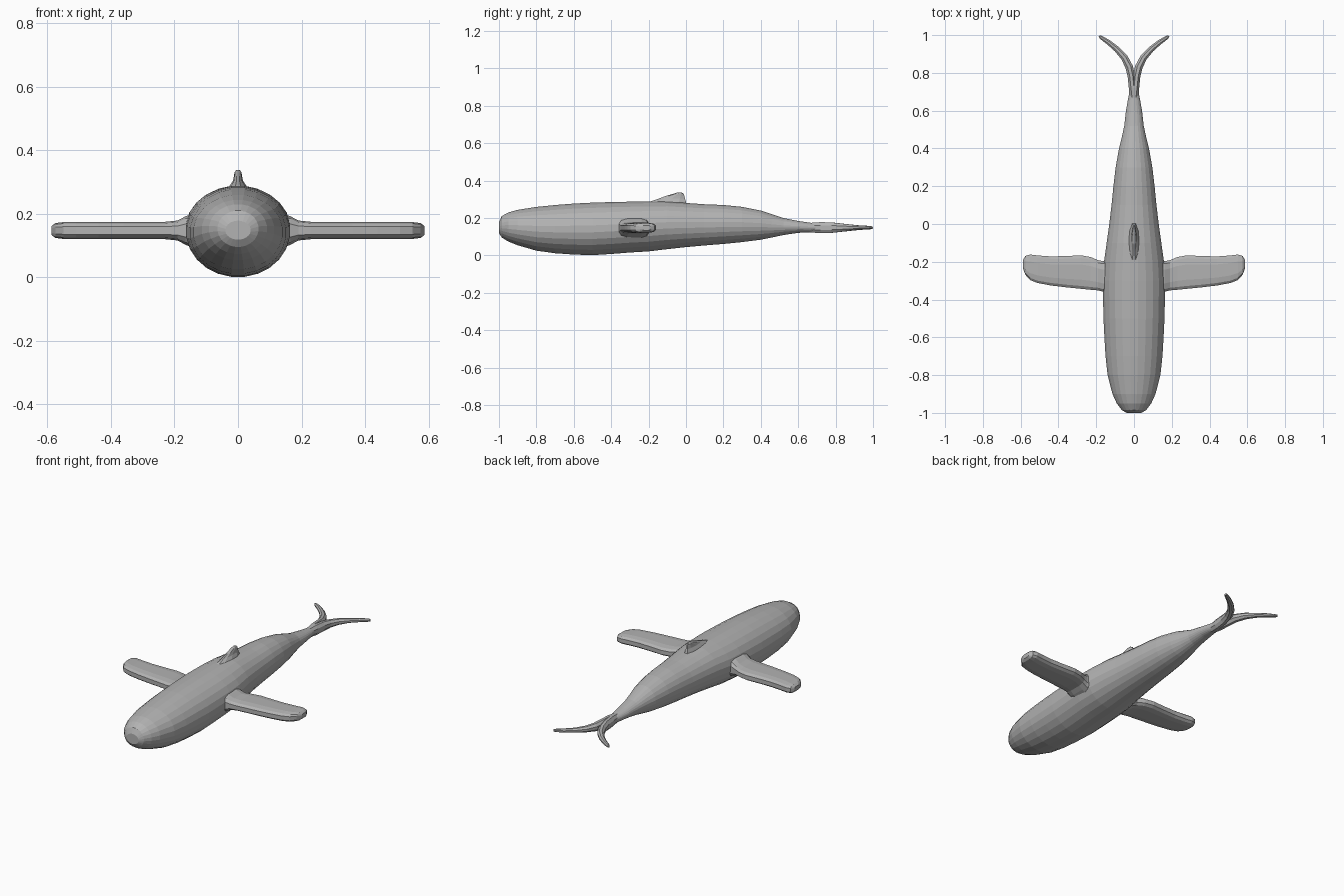
import bpy, bmesh, math
from mathutils import Vector

grey = bpy.data.materials.new("whale_grey")
grey.diffuse_color = (0.45, 0.45, 0.45, 1)


def spow(v, p):
    return math.copysign(abs(v) ** p, v)


def loft(name, rings, sides, power=1.0):
    """Skin rounded rings, each given as (centre, half axis, half axis)."""
    bm = bmesh.new()
    loops = []
    for c, u, v in rings:
        loop = []
        for i in range(sides):
            a = 2 * math.pi * (i + 0.5) / sides
            p = Vector(c) + Vector(u) * spow(math.cos(a), power) + Vector(v) * spow(math.sin(a), power)
            loop.append(bm.verts.new(p))
        loops.append(loop)
    for a, b in zip(loops, loops[1:]):
        for i in range(sides):
            j = (i + 1) % sides
            bm.faces.new((a[i], a[j], b[j], b[i]))
    bm.faces.new(loops[0])
    bm.faces.new(loops[-1])
    bmesh.ops.recalc_face_normals(bm, faces=bm.faces)
    mesh = bpy.data.meshes.new(name)
    bm.to_mesh(mesh)
    bm.free()
    mesh.materials.append(grey)
    ob = bpy.data.objects.new(name, mesh)
    bpy.context.collection.objects.link(ob)
    return ob


# Body: y, half width, bottom z, top z
body = [(-1.0, .04, .118, .178), (-.985, .065, .095, .21), (-.95, .092, .073, .23),
        (-.9, .115, .053, .244), (-.8, .141, .024, .26), (-.7, .152, .01, .27),
        (-.6, .158, .003, .278), (-.5, .163, 0, .283), (-.4, .165, .006, .286),
        (-.3, .166, .014, .288), (-.2, .16, .02, .289), (-.1, .146, .032, .289),
        (0, .132, .043, .281), (.1, .12, .052, .274), (.2, .11, .06, .27),
        (.3, .098, .07, .26), (.4, .08, .083, .24), (.46, .065, .095, .22),
        (.52, .052, .108, .2), (.6, .043, .12, .184), (.66, .032, .123, .175),
        (.72, .02, .13, .168)]
loft("body", [((0, y, (a + b) / 2), (w, 0, 0), (0, 0, (b - a) / 2)) for y, w, a, b in body], 24)

# Dorsal fin: z, front y, back y, half width
dorsal = [(.27, -.23, .01, .035), (.288, -.195, .004, .026), (.303, -.15, -.002, .016),
          (.318, -.11, -.006, .013), (.33, -.065, -.012, .011), (.337, -.045, -.025, .006)]
loft("dorsal_fin", [((0, (f + b) / 2, z), (0, (b - f) / 2, 0), (w, 0, 0)) for z, f, b, w in dorsal], 10)

# Flipper: x, front y, back y, half thickness
flipper = [(.13, -.37, -.19, .06), (.165, -.36, -.195, .046), (.19, -.353, -.19, .032),
           (.23, -.35, -.173, .028), (.28, -.345, -.164, .028), (.36, -.337, -.168, .028),
           (.44, -.327, -.17, .028), (.51, -.314, -.165, .028), (.55, -.298, -.16, .027),
           (.575, -.27, -.168, .024), (.588, -.235, -.19, .014)]

# Tail fluke: centre x, centre y, half width, half thickness
fluke = [(.0, .66, .024, .027), (.008, .72, .021, .032), (.014, .78, .021, .03),
         (.025, .83, .022, .024), (.05, .88, .02, .018), (.09, .925, .017, .013),
         (.135, .962, .014, .011), (.17, .985, .011, .009), (.184, .995, .006, .006)]

for side, s in (("right", 1), ("left", -1)):
    loft(side + "_flipper", [((s * x, (f + b) / 2, .147), (0, (b - f) / 2, 0), (0, 0, t))
                             for x, f, b, t in flipper], 12, 0.6)
    rings = []
    for i, (x, y, w, t) in enumerate(fluke):
        p, q = fluke[max(i - 1, 0)], fluke[min(i + 1, len(fluke) - 1)]
        d = Vector((q[1] - p[1], p[0] - q[0], 0)).normalized() * w
        rings.append(((s * x, y, .148), (s * d.x, d.y, 0), (0, 0, t)))
    loft(side + "_tail_fluke", rings, 8)
